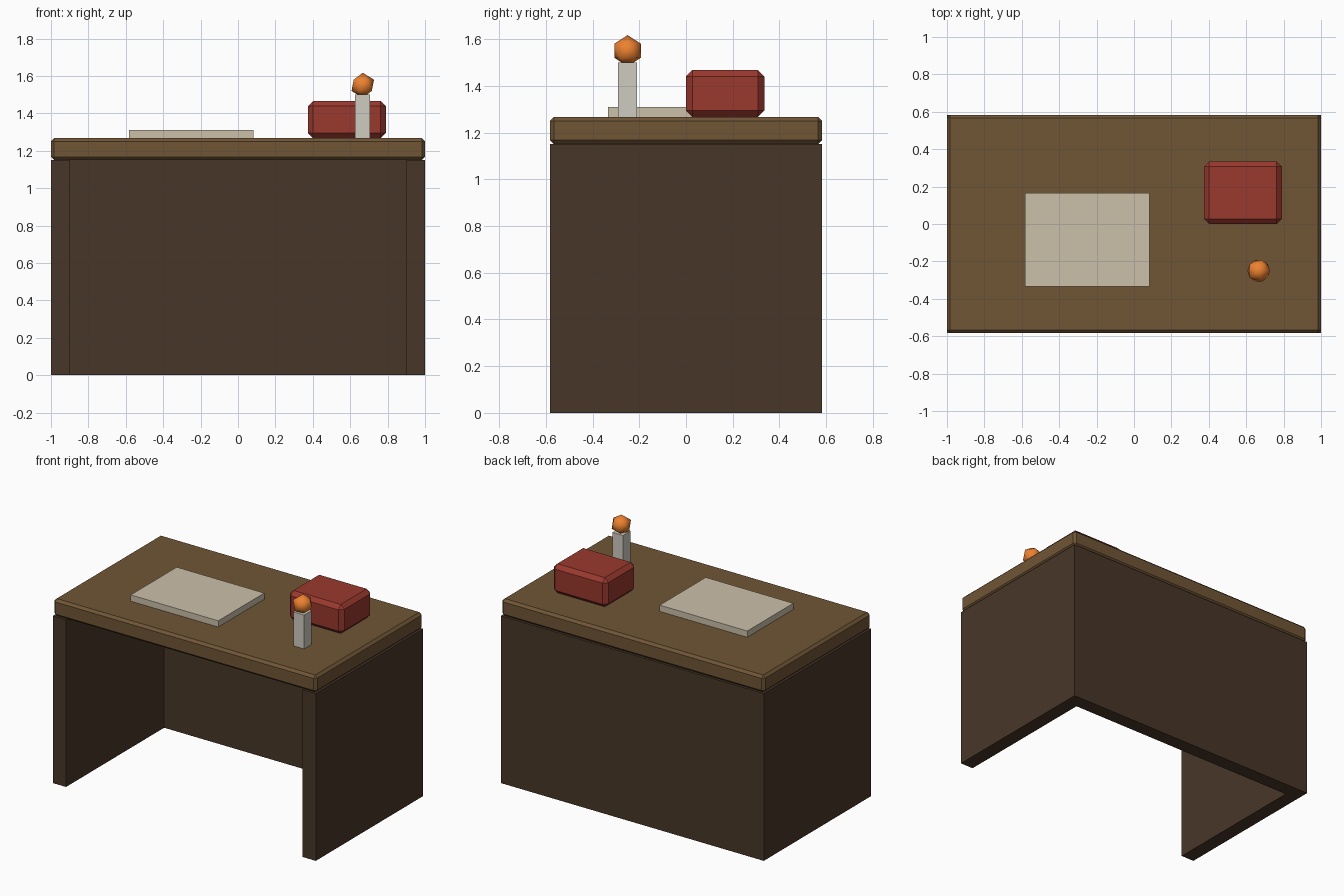
import bpy

if "Cube" in bpy.data.objects:
    bpy.data.objects.remove(bpy.data.objects["Cube"])


def material(name, rgb):
    m = bpy.data.materials.new(name)
    m.diffuse_color = (*rgb, 1)
    m.use_nodes = True
    m.node_tree.nodes["Principled BSDF"].inputs["Base Color"].default_value = m.diffuse_color
    return m


def box(name, lo, hi, mat, bevel=0):
    # axis-aligned box between two corners, optionally chamfered
    bpy.ops.mesh.primitive_cube_add(size=1, location=[(a + b) / 2 for a, b in zip(lo, hi)])
    ob = bpy.context.object
    ob.name = name
    ob.scale = [b - a for a, b in zip(lo, hi)]
    bpy.ops.object.transform_apply(location=False, rotation=False, scale=True)
    ob.data.materials.append(mat)
    if bevel:
        mod = ob.modifiers.new("chamfer", 'BEVEL')
        mod.width = bevel
        mod.segments = 1
    return ob


top_wood = material("top_wood", (0.16, 0.09, 0.036))
dark_wood = material("dark_wood", (0.065, 0.037, 0.021))
paper = material("paper", (0.60, 0.53, 0.40))
wax = material("wax", (0.62, 0.60, 0.53))
red = material("red_cover", (0.32, 0.04, 0.027))
orange = material("flame_orange", (0.85, 0.22, 0.03))

D = 0.583    # half depth
H = 1.15     # panel height
TOP = 1.267  # desktop surface
T = 0.1      # panel thickness

# desk
box("desktop", (-1, -D, H), (1, D, TOP), top_wood, 0.017)
for side, x in (("left", -1), ("right", 1 - T)):
    box(side + "_panel", (x, -D, 0), (x + T, D, H), dark_wood)
box("back_panel", (-1 + T, D - T, 0), (1 - T, D, H), dark_wood)

# items on the desk
box("paper_stack", (-0.583, -0.333, TOP), (0.083, 0.167, 1.31), paper)
box("red_book", (0.375, 0, TOP), (0.79, 0.335, 1.467), red, 0.027)
box("candle", (0.626, -0.291, TOP), (0.707, -0.209, 1.5), wax)

# low-poly flame
bpy.ops.mesh.primitive_ico_sphere_add(subdivisions=1, radius=0.067, location=(0.667, -0.25, 1.55))
flame = bpy.context.object
flame.name = "flame"
flame.data.materials.append(orange)
bpy.ops.object.shade_smooth()
